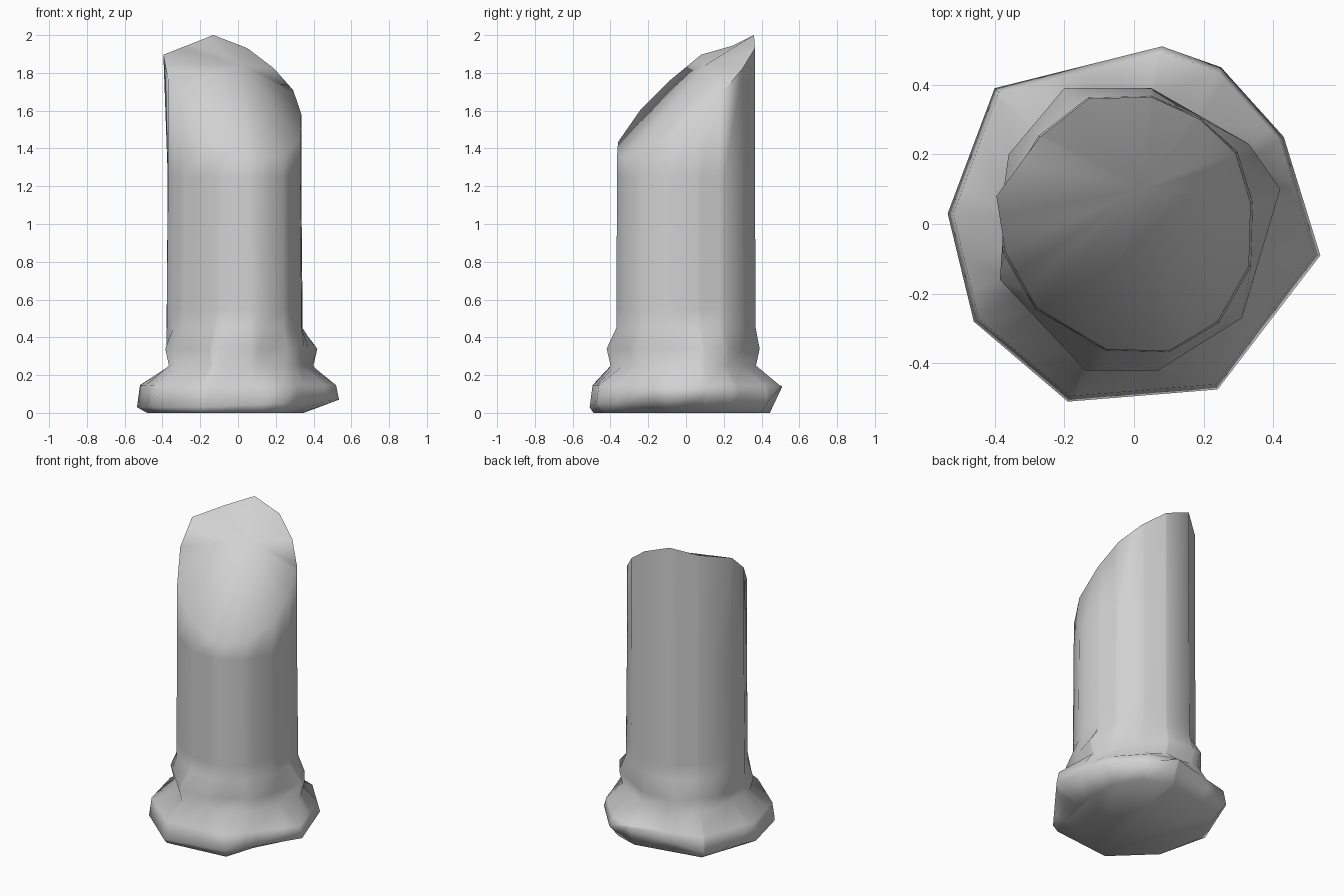
import bpy
import math
from mathutils import Vector

if "Cube" in bpy.data.objects:
    bpy.data.objects.remove(bpy.data.objects["Cube"])

stone = bpy.data.materials.new("pale_grey_stone")
stone.diffuse_color = (0.64, 0.64, 0.64, 1)
stone.use_nodes = True
stone.node_tree.nodes["Principled BSDF"].inputs["Base Color"].default_value = stone.diffuse_color


def angle_of(p):
    return math.atan2(p[1], p[0]) % math.tau


def resample(outline, angles):
    """Points of a closed 3D outline where rays at the given angles cross it."""
    out = []
    for a in angles:
        dx, dy = math.cos(a), math.sin(a)
        best = None
        for i, p in enumerate(outline):
            q = outline[(i + 1) % len(outline)]
            sp, sq = dx * p[1] - dy * p[0], dx * q[1] - dy * q[0]
            if sp <= 1e-9 and sq >= -1e-9 and sq - sp > 1e-9:
                v = Vector(p).lerp(Vector(q), min(1, max(0, -sp / (sq - sp))))
                if v.x * dx + v.y * dy > 0:
                    best = v
        out.append(best)
    return out


def ring(outline, s, z):
    return [(x * s, y * s, z) for x, y in outline]


# shaft outline, and its slanted break that falls to the front right
shaft = [(-0.08, -0.36), (0.10, -0.365), (0.24, -0.28), (0.33, -0.12),
         (0.335, 0.06), (0.29, 0.21), (0.19, 0.30), (0.05, 0.365),
         (-0.13, 0.36), (-0.27, 0.25), (-0.395, 0.08), (-0.37, -0.08),
         (-0.28, -0.24)]
top = [(x, y, 1.674 - 0.409 * x + 0.759 * y) for x, y in shaft]
top[9] = (-0.27, 0.25, 1.945)
mid = [(max(x, -0.372), y, 1.25) for x, y in shaft]
low = [(max(x, -0.37) * 1.02, y * 1.01, 0.55) for x, y in shaft]
neck = [(x, y, 0.45) for x, y, z in low]

# chipped collar above the foot
collar = [(0.42, 0.10), (0.33, 0.23), (0.05, 0.39), (-0.20, 0.39),
          (-0.36, 0.20), (-0.385, -0.16), (-0.14, -0.42), (0.07, -0.42),
          (0.31, -0.27)]

# nine-sided foot: x, y, height of the lower edge, scale of the underside
foot = [(0.535, -0.09, 0.07, 0.65), (0.43, 0.25, 0.09, 0.8),
        (0.25, 0.45, 0.08, 0.88), (0.08, 0.51, 0.14, 0.87),
        (-0.40, 0.39, 0.05, 0.92), (-0.535, 0.03, 0.03, 0.9),
        (-0.46, -0.28, 0.03, 0.92), (-0.19, -0.51, 0.03, 0.96),
        (0.24, -0.475, 0.05, 0.94)]
under = [(x * s, y * s, 0.0) for x, y, z, s in foot]
edge = [(x, y, z) for x, y, z, s in foot]
upper = [(x * 0.97, y * 0.97, 0.147) for x, y, z, s in foot]

# one shared set of angles keeps every corner of all outlines
angles = []
for a in sorted(angle_of(p) for p in shaft + collar + foot):
    if not angles or a - angles[-1] > 0.02:
        angles.append(a)
rings = [under, edge, upper, ring(collar, 0.95, 0.25), ring(collar, 1.0, 0.34),
         neck, low, mid, top]
rings = [resample(r, angles) for r in rings]

# skin of the broken column
n = len(angles)
verts = [tuple(p) for r in rings for p in r]
faces = [list(range(n))[::-1]]
for k in range(len(rings) - 1):
    for i in range(n):
        j = (i + 1) % n
        faces.append((k * n + i, k * n + j, (k + 1) * n + j, (k + 1) * n + i))

# bulging broken face: a fan from a raised point
peak = len(verts)
verts.append((0.02, 0.10, 1.84))
base = (len(rings) - 1) * n
for i in range(n):
    faces.append((base + i, base + (i + 1) % n, peak))

me = bpy.data.meshes.new("broken_column")
me.from_pydata(verts, [], faces)
me.materials.append(stone)
column = bpy.data.objects.new("broken_column", me)
bpy.context.collection.objects.link(column)
bpy.context.view_layer.objects.active = column
column.select_set(True)
bpy.ops.object.shade_smooth_by_angle(angle=1.4)
